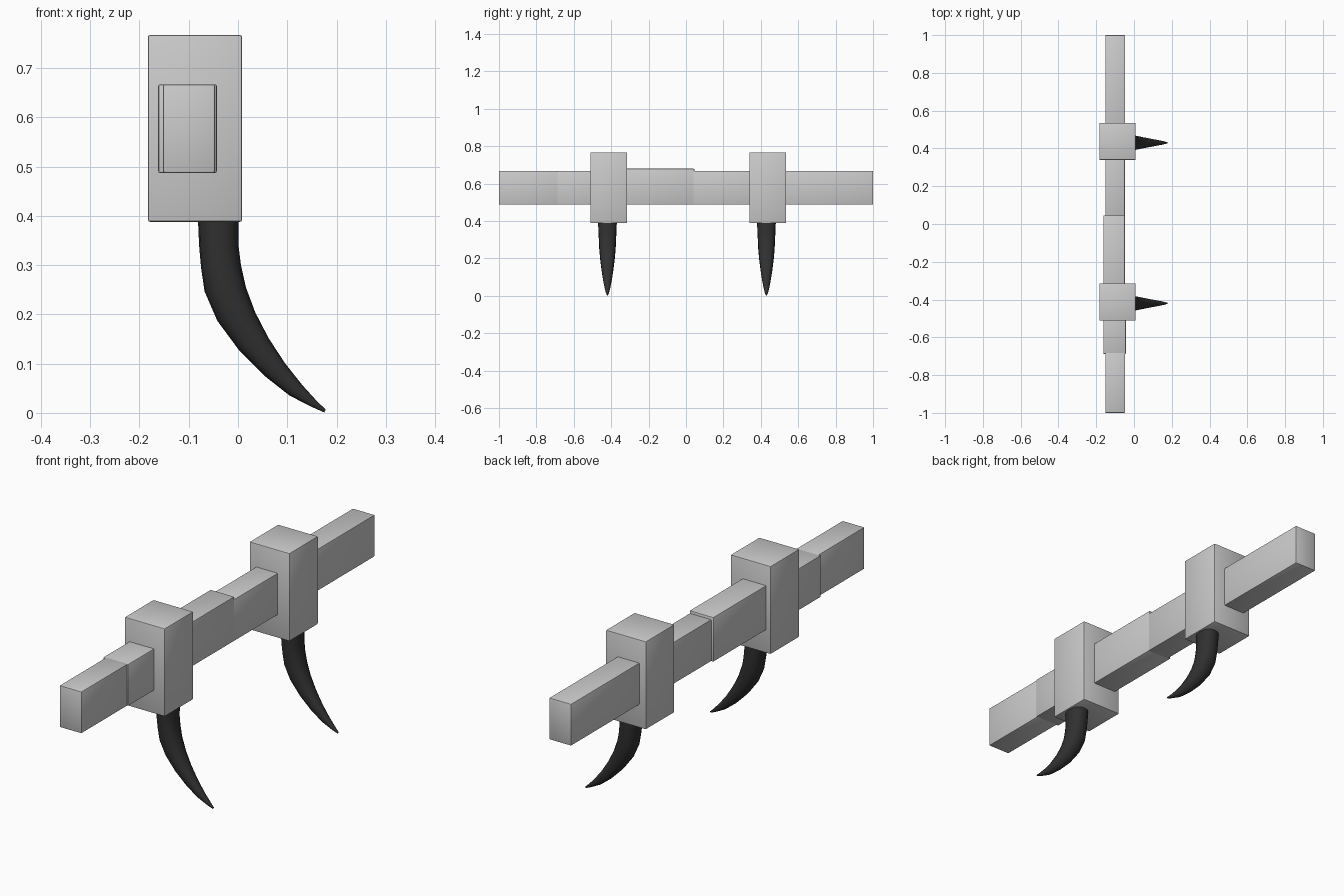
import bpy, bmesh, math
from mathutils import Vector

if "Cube" in bpy.data.objects:
    bpy.data.objects.remove(bpy.data.objects["Cube"])


def finish(name, bm, mat=None, angle=35):
    bmesh.ops.recalc_face_normals(bm, faces=bm.faces)
    me = bpy.data.meshes.new(name)
    bm.to_mesh(me)
    bm.free()
    ob = bpy.data.objects.new(name, me)
    bpy.context.collection.objects.link(ob)
    if mat:
        me.materials.append(mat)
    bpy.ops.object.select_all(action='DESELECT')
    ob.select_set(True)
    bpy.context.view_layer.objects.active = ob
    bpy.ops.object.shade_smooth_by_angle(angle=math.radians(angle))
    return ob


def box(name, x, y, z):
    bm = bmesh.new()
    bmesh.ops.create_cube(bm, size=1)
    for v in bm.verts:
        v.co = Vector([(r[0] + r[1]) / 2 + c * (r[1] - r[0]) for c, r in zip(v.co, (x, y, z))])
    bmesh.ops.bevel(bm, geom=bm.edges[:], offset=0.004, segments=2, profile=0.5, affect='EDGES')
    return finish(name, bm)


dark = bpy.data.materials.new("dark_claw")
dark.diffuse_color = (0.03, 0.03, 0.03, 1)
dark.use_nodes = True
dark.node_tree.nodes["Principled BSDF"].inputs["Base Color"].default_value = dark.diffuse_color

# Cross bar: stepped lengths of square tube
box("bar_front_end", (-0.152, -0.047), (-1.0, -0.68), (0.487, 0.667))
box("bar_front_sleeve", (-0.162, -0.043), (-0.688, -0.40), (0.487, 0.667))
box("bar_middle_sleeve", (-0.162, -0.048), (-0.42, 0.045), (0.487, 0.679))
box("bar_rear_inner", (-0.152, -0.048), (0.035, 0.44), (0.487, 0.667))
box("bar_rear_end", (-0.152, -0.047), (0.43, 1.0), (0.487, 0.667))

# Claw stations: outer x, outer z, inner x, inner z, half width
STATIONS = [
    (-0.082, 0.41, 0.001, 0.41, 0.051),
    (-0.079, 0.34, 0.001, 0.34, 0.048),
    (-0.075, 0.295, 0.006, 0.30, 0.046),
    (-0.068, 0.247, 0.016, 0.255, 0.044),
    (-0.042, 0.187, 0.035, 0.204, 0.039),
    (0.003, 0.126, 0.062, 0.152, 0.032),
    (0.054, 0.075, 0.096, 0.100, 0.024),
    (0.105, 0.035, 0.131, 0.056, 0.016),
    (0.150, 0.012, 0.160, 0.024, 0.009),
    (0.175, 0.001, 0.178, 0.007, 0.003),
]


def claw(name, yc, sides=16):
    bm = bmesh.new()
    rings = []
    for ox, oz, ix, iz, w in STATIONS:
        mid = Vector(((ox + ix) / 2, yc, (oz + iz) / 2))
        half = Vector(((ix - ox) / 2, 0, (iz - oz) / 2))
        ring = []
        for i in range(sides):
            a = 2 * math.pi * i / sides
            c, s = math.cos(a), math.sin(a)
            # slightly boxy oval section
            c, s = (math.copysign(abs(t) ** 0.85, t) for t in (c, s))
            ring.append(bm.verts.new(mid + half * c + Vector((0, w * s, 0))))
        rings.append(ring)
    for a, b in zip(rings, rings[1:]):
        for i in range(sides):
            j = (i + 1) % sides
            bm.faces.new((a[i], a[j], b[j], b[i]))
    bm.faces.new(rings[0])
    bm.faces.new(rings[-1])
    finish(name, bm, dark, 45)


# Two clamp blocks, each with a curved claw below
for side, yc in (("front", -0.413), ("rear", 0.437)):
    box(side + "_clamp", (-0.183, 0.008), (yc - 0.098, yc + 0.098), (0.388, 0.767))
    claw(side + "_claw", yc - 0.007)
